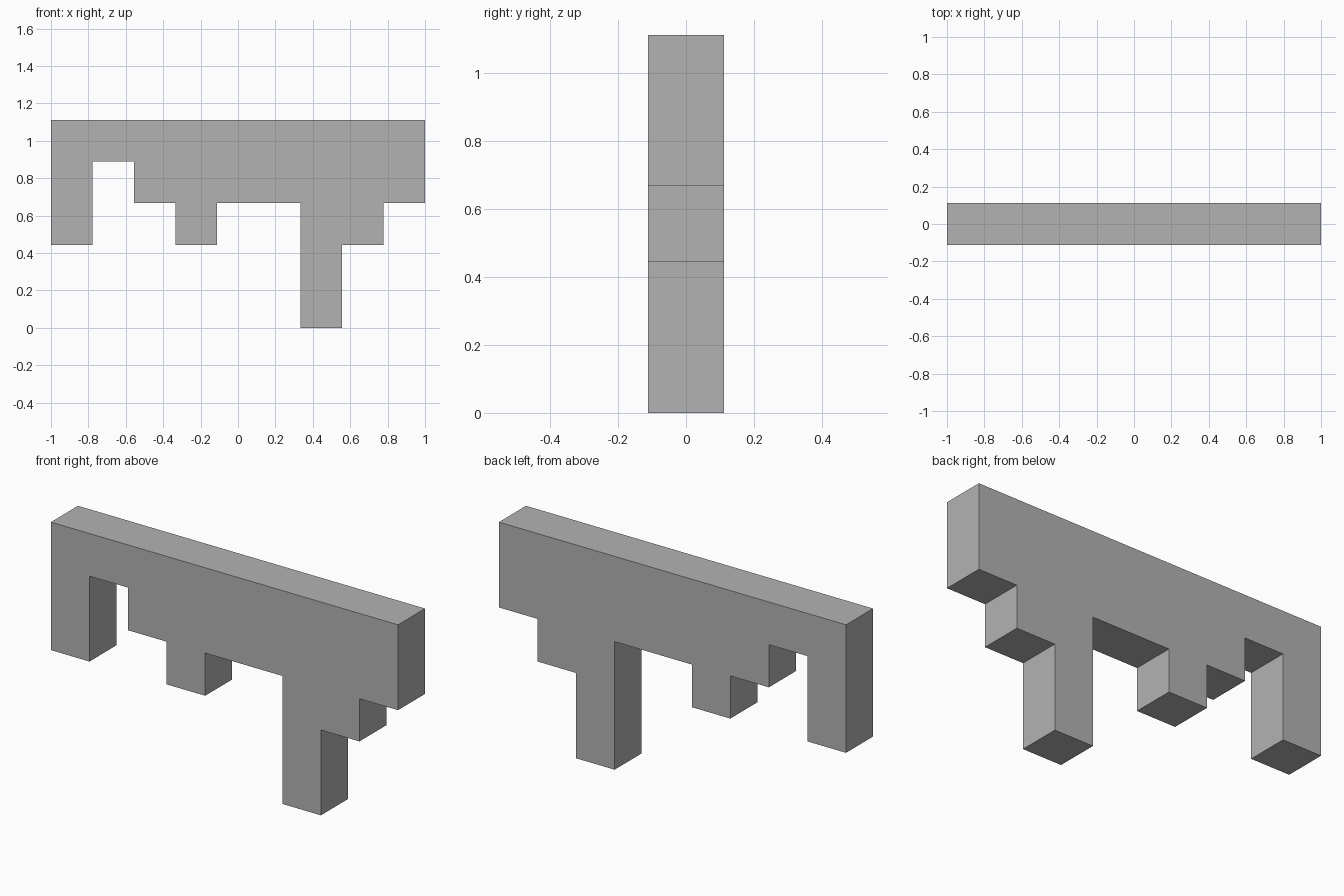
import bpy
import bmesh
from mathutils import Vector

cube = bpy.data.objects.get("Cube")
if cube:
    bpy.data.objects.remove(cube, do_unlink=True)

# Grid of nine columns; each number is the height of that column's underside
UNIT = 2 / 9
TOP = 5
undersides = [2, 4, 3, 2, 3, 3, 0, 2, 3]
count = len(undersides)

# Plain grey material
grey = bpy.data.materials.new("plain grey")
grey.use_nodes = True
colour = (0.45, 0.45, 0.45, 1)
grey.diffuse_color = colour
grey.node_tree.nodes["Principled BSDF"].inputs["Base Color"].default_value = colour

# Stepped outline: along the underside, then back over the straight top
outline = []
for i, low in enumerate(undersides):
    if i == 0 or undersides[i - 1] != low:
        outline.append((i, low))
    if i == count - 1 or undersides[i + 1] != low:
        outline.append((i + 1, low))
outline += [(count, TOP), (0, TOP)]

# Extrude the outline into a slab one unit thick
bm = bmesh.new()
verts = [bm.verts.new(((x - count / 2) * UNIT, -UNIT / 2, z * UNIT)) for x, z in outline]
front = bm.faces.new(verts)
extruded = bmesh.ops.extrude_face_region(bm, geom=[front], use_keep_orig=True)
back_verts = [g for g in extruded["geom"] if isinstance(g, bmesh.types.BMVert)]
bmesh.ops.translate(bm, verts=back_verts, vec=Vector((0, UNIT, 0)))
bmesh.ops.recalc_face_normals(bm, faces=bm.faces)

mesh = bpy.data.meshes.new("stepped_beam")
bm.to_mesh(mesh)
bm.free()
mesh.materials.append(grey)
beam = bpy.data.objects.new("stepped_beam", mesh)
bpy.context.collection.objects.link(beam)
